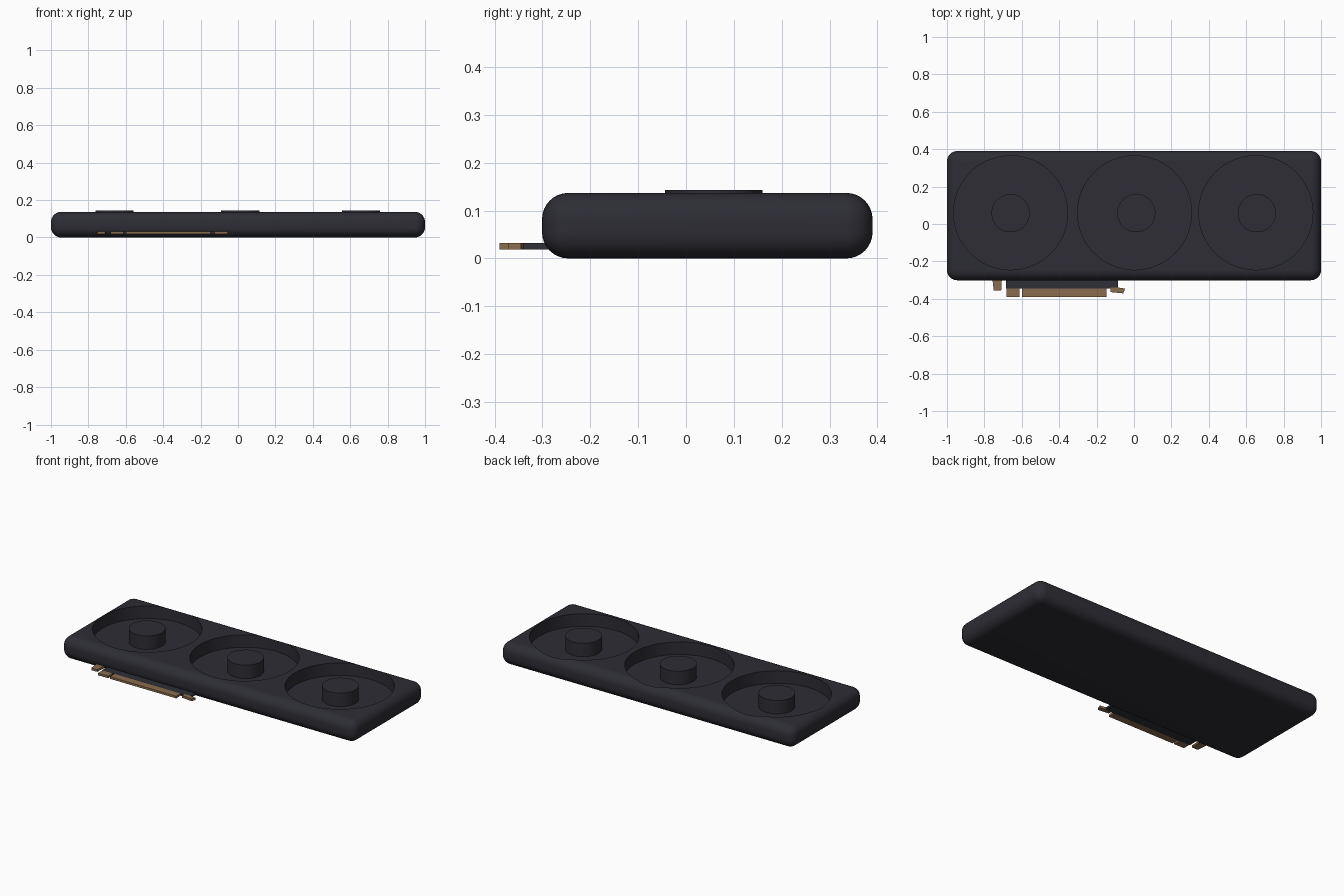
import bpy, bmesh

if "Cube" in bpy.data.objects:
    bpy.data.objects.remove(bpy.data.objects["Cube"])


def material(name, rgb):
    m = bpy.data.materials.new(name)
    m.diffuse_color = (*rgb, 1)
    m.use_nodes = True
    m.node_tree.nodes["Principled BSDF"].inputs["Base Color"].default_value = m.diffuse_color
    return m


DARK = material("charcoal", (0.026, 0.026, 0.035))
BOARD = material("board_slate", (0.026, 0.029, 0.037))
GOLD = material("contact_gold", (0.25, 0.15, 0.075))


def smooth(obj):
    bpy.ops.object.select_all(action='DESELECT')
    obj.select_set(True)
    bpy.context.view_layer.objects.active = obj
    bpy.ops.object.shade_smooth_by_angle(angle=0.6)


def cylinder(name, x, y, r, z0, z1, mat):
    bpy.ops.mesh.primitive_cylinder_add(vertices=96, radius=r, depth=z1 - z0,
                                        location=(x, y, (z0 + z1) / 2))
    obj = bpy.context.object
    obj.name = name
    obj.data.materials.append(mat)
    return obj


def plate(name, outline, z0, z1, mat):
    """Flat outline extruded from z0 to z1."""
    bm = bmesh.new()
    face = bm.faces.new([bm.verts.new((x, y, z0)) for x, y in outline])
    ext = bmesh.ops.extrude_face_region(bm, geom=[face])
    verts = [v for v in ext["geom"] if isinstance(v, bmesh.types.BMVert)]
    bmesh.ops.translate(bm, verts=verts, vec=(0, 0, z1 - z0))
    bmesh.ops.recalc_face_normals(bm, faces=bm.faces)
    mesh = bpy.data.meshes.new(name)
    bm.to_mesh(mesh)
    bm.free()
    mesh.materials.append(mat)
    obj = bpy.data.objects.new(name, mesh)
    bpy.context.collection.objects.link(obj)
    return obj


def rect(x0, x1, y0, y1):
    return [(x0, y0), (x1, y0), (x1, y1), (x0, y1)]


# Rounded shroud
FAN_Y, FLOOR = 0.06, 0.06
shroud = plate("shroud", rect(-1, 1, -0.301, 0.39), 0, 0.137, DARK)
bevel = shroud.modifiers.new("round", 'BEVEL')
bevel.width = 0.055
bevel.segments = 8

# Three round fan wells cut into the top
cutters = []
for i, x in enumerate((-0.66, 0.003, 0.651)):
    c = cylinder(f"well_cutter_{i + 1}", x, FAN_Y, 0.305, FLOOR, 0.3, DARK)
    c.hide_render = True
    mod = shroud.modifiers.new("well", 'BOOLEAN')
    mod.operation = 'DIFFERENCE'
    mod.solver = 'EXACT'
    mod.object = c
    cutters.append(c)
bpy.context.view_layer.objects.active = shroud
for mod in list(shroud.modifiers):
    bpy.ops.object.modifier_apply(modifier=mod.name)
for c in cutters:
    bpy.data.objects.remove(c)
smooth(shroud)

# Fan hubs standing in the wells
for i, x in enumerate((-0.66, 0.012, 0.657)):
    smooth(cylinder(f"fan_hub_{i + 1}", x, 0.058, 0.102, FLOOR - 0.01, 0.143, DARK))

# Edge connector board and its gold contacts
Z0, Z1 = 0.019, 0.032
plate("connector_board", rect(-0.685, -0.085, -0.346, -0.26), Z0, Z1, BOARD)
plate("short_contacts", rect(-0.681, -0.612, -0.39, -0.346), Z0, Z1, GOLD)
plate("long_contacts", rect(-0.6, -0.148, -0.39, -0.346), Z0, Z1, GOLD)
plate("left_tab", [(-0.75, -0.356), (-0.71, -0.356), (-0.705, -0.27), (-0.76, -0.27)],
      Z0, Z1, GOLD)
plate("right_tab", [(-0.126, -0.364), (-0.057, -0.371), (-0.048, -0.345), (-0.085, -0.34),
                    (-0.126, -0.34)], Z0, Z1 + 0.0005, GOLD)
